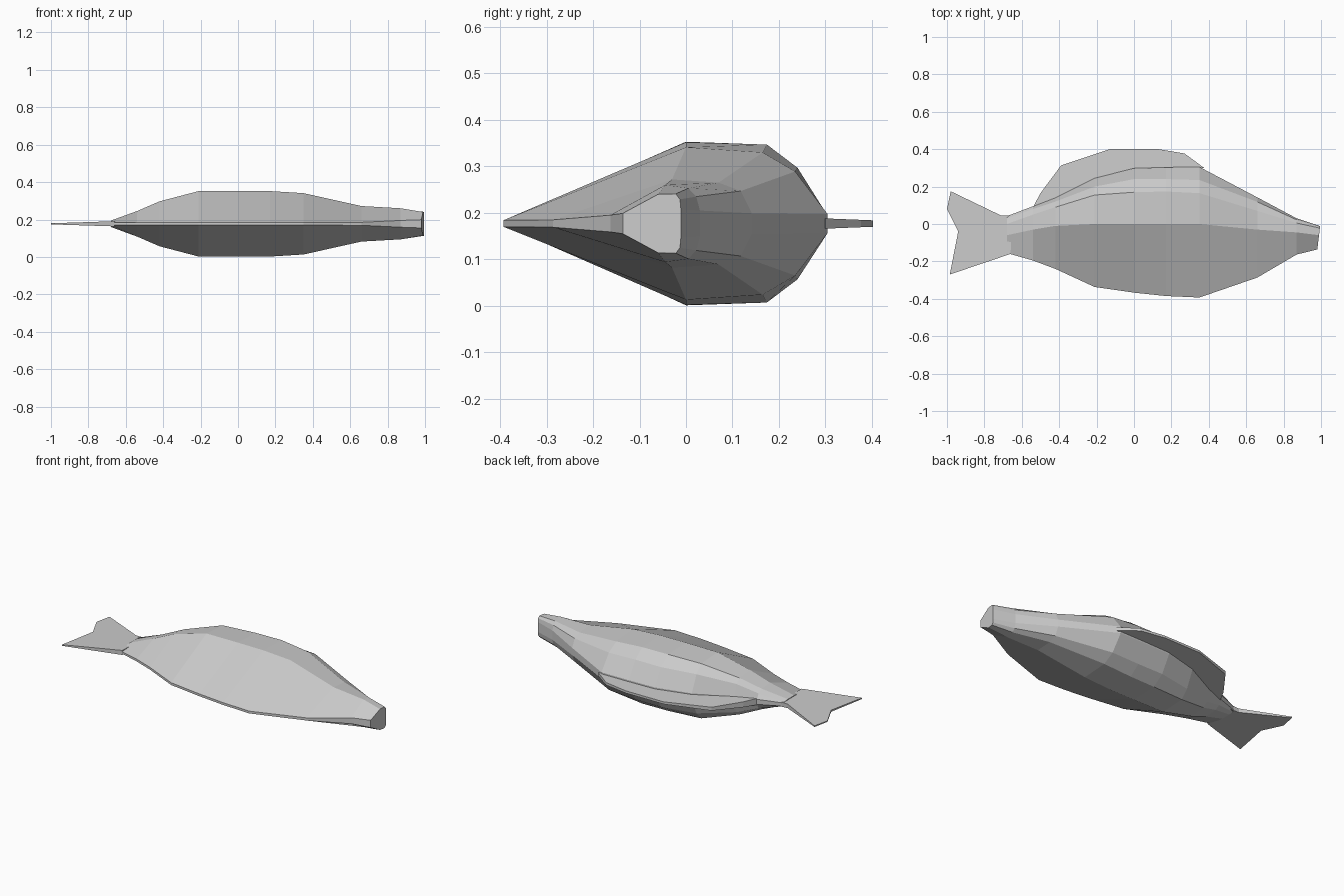
import bpy
import bmesh

ZC = 0.177  # mid plane of the fish, which lies on its side


def finish(name, bm):
    bmesh.ops.recalc_face_normals(bm, faces=bm.faces)
    mesh = bpy.data.meshes.new(name)
    bm.to_mesh(mesh)
    bm.free()
    obj = bpy.data.objects.new(name, mesh)
    bpy.context.collection.objects.link(obj)
    return obj


def loft(name, stations):
    """Skin mirrored half sections: x, then (y, half thickness) from back to belly."""
    bm = bmesh.new()
    rings = []
    for x, lean, *half in stations:
        pts = [(y, w) for y, w in half] + [(y, -w) for y, w in reversed(half)]
        rings.append([bm.verts.new((x + lean * (y + 0.07), y, ZC + w)) for y, w in pts])
    for a, b in zip(rings, rings[1:]):
        for i in range(len(a)):
            j = (i + 1) % len(a)
            bm.faces.new((a[i], a[j], b[j], b[i]))
    bm.faces.new(rings[0])
    bm.faces.new(rings[-1])
    return finish(name, bm)


def fin(name, outline, half):
    """Flat fin whose half thickness tapers linearly."""
    bm = bmesh.new()
    up = [bm.verts.new((x, y, ZC + half(x, y))) for x, y in outline]
    low = [bm.verts.new((x, y, ZC - half(x, y))) for x, y in outline]
    bm.faces.new(up)
    bm.faces.new(low[::-1])
    for i in range(len(up)):
        j = (i + 1) % len(up)
        bm.faces.new((up[i], low[i], low[j], up[j]))
    return finish(name, bm)


# Body: faceted sections from tail root to blunt mouth
loft("fish_body", [
    (-0.68, 0, (0.042, 0.010), (0.030, 0.014), (0.00, 0.017), (-0.06, 0.017), (-0.155, 0.006)),
    (-0.54, 0, (0.095, 0.015), (0.080, 0.045), (0.05, 0.062), (-0.03, 0.068), (-0.195, 0.007)),
    (-0.42, 0, (0.140, 0.018), (0.120, 0.085), (0.09, 0.110), (-0.01, 0.120), (-0.240, 0.007)),
    (-0.21, 0, (0.245, 0.020), (0.200, 0.118), (0.155, 0.165), (0.00, 0.175), (-0.337, 0.007)),
    (0.00, 0, (0.298, 0.020), (0.240, 0.120), (0.170, 0.170), (0.00, 0.176), (-0.367, 0.007)),
    (0.17, 0, (0.303, 0.020), (0.240, 0.120), (0.174, 0.170), (0.00, 0.175), (-0.385, 0.007)),
    (0.35, 0, (0.305, 0.020), (0.235, 0.112), (0.165, 0.153), (0.00, 0.164), (-0.393, 0.007)),
    (0.66, 0, (0.142, 0.022), (0.118, 0.070), (0.070, 0.088), (-0.03, 0.095), (-0.286, 0.008)),
    (0.87, 0, (0.030, 0.028), (0.022, 0.058), (0.005, 0.076), (-0.045, 0.083), (-0.163, 0.018)),
    (0.988, 0.12, (-0.011, 0.03), (-0.013, 0.052), (-0.022, 0.064), (-0.06, 0.063), (-0.136, 0.022)),
])

# Dorsal fin rising from the back
fin("dorsal_fin", [
    (0.375, 0.30), (0.27, 0.377), (0.12, 0.402), (-0.13, 0.40), (-0.39, 0.313),
    (-0.50, 0.165), (-0.54, 0.09), (-0.42, 0.125), (-0.21, 0.22), (0.0, 0.27), (0.17, 0.28)],
    lambda x, y: 0.019 - 0.012 * (y - 0.1) / 0.3)

# Forked tail fin thinning towards its tips
fin("tail_fin", [
    (-0.65, 0.045), (-0.71, 0.045), (-0.98, 0.175), (-1.0, 0.08), (-0.94, -0.04),
    (-0.985, -0.27), (-0.66, -0.16)],
    lambda x, y: 0.003 + 0.011 * (x + 1.0) / 0.35)
